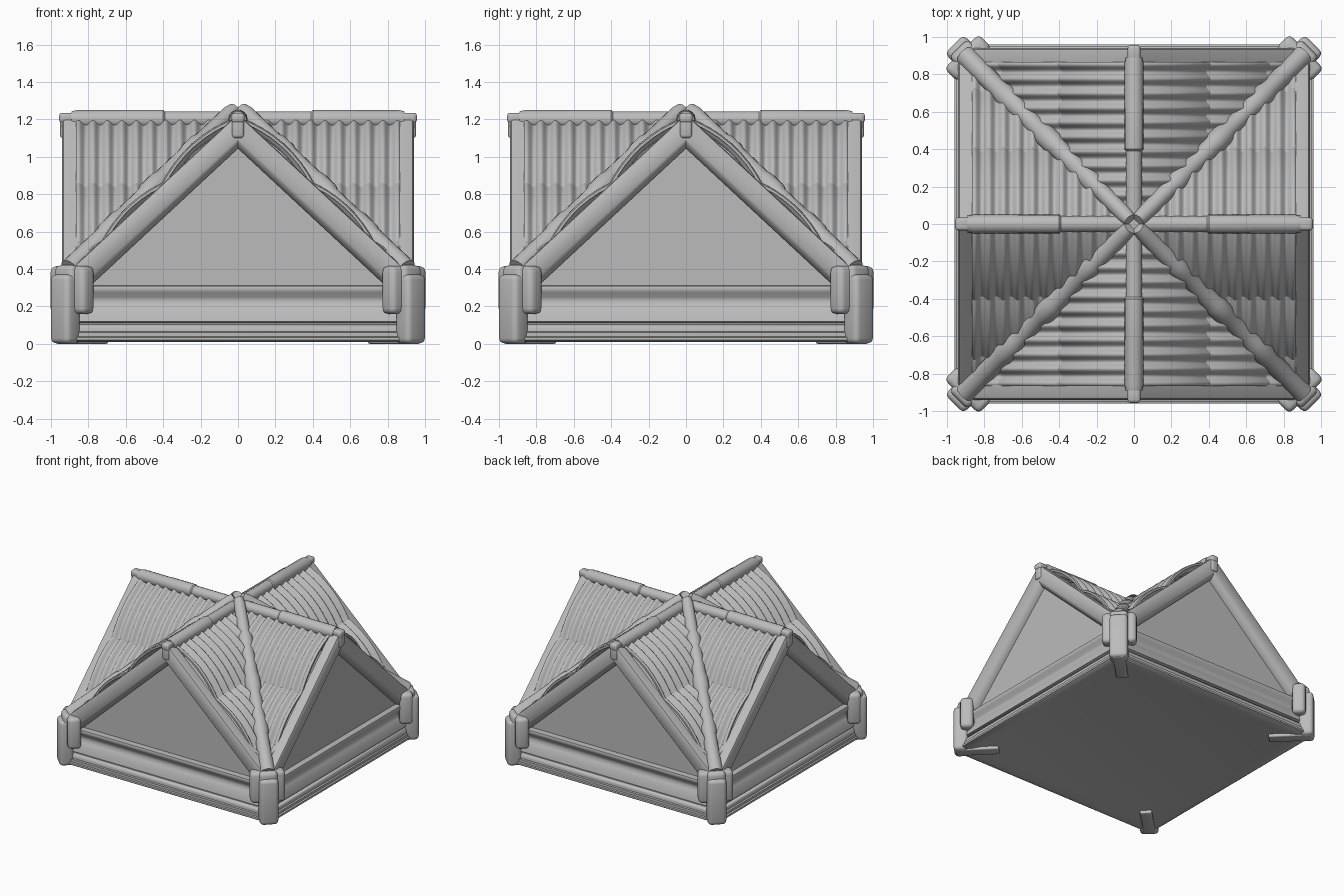
import bpy, bmesh, math
from mathutils import Vector, Matrix

cube = bpy.data.objects.get("Cube")
if cube:
    bpy.data.objects.remove(cube, do_unlink=True)

grey = bpy.data.materials.new("plain_grey")
grey.use_nodes = True
GREY = (0.5, 0.5, 0.5, 1)
grey.diffuse_color = GREY
grey.node_tree.nodes["Principled BSDF"].inputs["Base Color"].default_value = GREY

RIDGE, SLOPE, EDGE = 1.2, 0.93, 0.865


def finish(bm, name, turns=1, angle=40, fix=True):
    """Turn a bmesh into an object and repeat it round the z axis."""
    if fix:
        bmesh.ops.recalc_face_normals(bm, faces=bm.faces)
    mesh = bpy.data.meshes.new(name)
    bm.to_mesh(mesh)
    bm.free()
    mesh.materials.append(grey)
    for i in range(turns):
        ob = bpy.data.objects.new(name if turns == 1 else f"{name}_{i + 1}", mesh)
        ob.rotation_euler.z = i * math.pi / 2
        bpy.context.collection.objects.link(ob)
        if i == 0:
            bpy.ops.object.select_all(action='DESELECT')
            bpy.context.view_layer.objects.active = ob
            ob.select_set(True)
            bpy.ops.object.shade_smooth_by_angle(angle=math.radians(angle))


def absorb(bm, part):
    """Add one bmesh to another."""
    temp = bpy.data.meshes.new("temp")
    part.to_mesh(temp)
    part.free()
    bm.from_mesh(temp)
    bpy.data.meshes.remove(temp)


def loft(bm, rings):
    """Skin a list of closed rings of points and cap the ends."""
    loops = [[bm.verts.new(p) for p in ring] for ring in rings]
    for a, b in zip(loops, loops[1:]):
        for j in range(len(a)):
            k = (j + 1) % len(a)
            bm.faces.new((a[j], a[k], b[k], b[j]))
    bm.faces.new(loops[0])
    bm.faces.new(loops[-1])


def pole(bm, start, end, stations, sides=14):
    """Round pole whose (fraction, radius) stations give its stepped joints."""
    start, end = Vector(start), Vector(end)
    axis = (end - start).normalized()
    side = axis.cross(Vector((0, 0, 1))).normalized()
    up = side.cross(axis)
    rings = []
    for t, r in stations:
        c = start.lerp(end, t)
        turn = [2 * math.pi * j / sides for j in range(sides)]
        rings.append([c + r * (math.cos(a) * side + math.sin(a) * up) for a in turn])
    loft(bm, rings)


def box(bm, lo, hi, bevel=0.02, matrix=Matrix()):
    """Rounded box between two corners, moved by a matrix."""
    lo, hi = Vector(lo), Vector(hi)
    part = bmesh.new()
    bmesh.ops.create_cube(part, size=1)
    for v in part.verts:
        v.co = Vector(c * s for c, s in zip(v.co, hi - lo)) + (lo + hi) / 2
    bmesh.ops.bevel(part, geom=part.edges[:], offset=bevel, segments=3,
                    profile=0.5, affect='EDGES')
    part.transform(matrix)
    absorb(bm, part)


# Square moulded base with a recessed underside
bm = bmesh.new()
profile = [(0.84, 0.025), (0.9, 0.01), (0.945, 0.01), (0.96, 0.02), (0.96, 0.035),
           (0.95, 0.04), (0.95, 0.06), (0.94, 0.065), (0.94, 0.085), (0.93, 0.1),
           (0.915, 0.103), (0.915, 0.112), (0.935, 0.12), (0.925, 0.17), (0.905, 0.2),
           (0.895, 0.225), (0.9, 0.25), (0.92, 0.275), (0.93, 0.295), (0.925, 0.308),
           (0.89, 0.312), (0.84, 0.312)]
loft(bm, [[(r, r, z), (-r, r, z), (-r, -r, z), (r, -r, z)] for r, z in profile])
finish(bm, "moulded_base", angle=50)

# Recessed triangular gable panels with a chamfered rim
bm = bmesh.new()
tri = bm.faces.new([bm.verts.new(p) for p in
                    [(-0.907, -0.9, 0.255), (0.907, -0.9, 0.255), (0, -0.9, 1.12)]])
bmesh.ops.inset_individual(bm, faces=[tri], thickness=0.058)
bmesh.ops.inset_individual(bm, faces=[tri], thickness=0.05, depth=-0.02)
finish(bm, "gable_panel", 4, angle=15, fix=False)

# Corrugated roof: three overlapping, bowed courses on each slope
PITCH, WAVE, STEPS, THICK = 0.0775, 0.015, 8, 0.014
COURSES = [((0, 1.2), (0.4, 0.845)), ((0.35, 0.87), (0.725, 0.525)),
           ((0.68, 0.555), (0.87, 0.385))]
BOW = math.radians(44)
bm = bmesh.new()
for flip in (1, -1):
    for (x0, z0), (x1, z1) in COURSES:
        part = bmesh.new()
        columns = int(EDGE / PITCH * 10)
        chord = math.hypot(x1 - x0, z1 - z0)
        tilt = math.atan2(z0 - z1, x1 - x0)
        for drop in (0, THICK):
            grid = []
            for i in range(columns + 1):
                u = EDGE * i / columns
                wave = WAVE * math.cos(2 * math.pi * u / PITCH) - drop
                line = []
                for j in range(STEPS + 1):
                    t = j / STEPS
                    bulge = chord * math.tan(BOW / 4) * 2 * t * (1 - t)
                    lean = tilt + BOW * (t - 0.5)
                    x = x0 + (x1 - x0) * t + bulge * math.sin(tilt) + wave * math.sin(lean)
                    z = z0 + (z1 - z0) * t + bulge * math.cos(tilt) + wave * math.cos(lean)
                    line.append(part.verts.new((x, -u, z)))
                grid.append(line)
            for a, b in zip(grid, grid[1:]):
                for j in range(STEPS):
                    quad = (a[j], a[j + 1], b[j + 1], b[j])
                    part.faces.new(quad if drop else quad[::-1])
            if drop:
                for a, b, c, d in zip(top, top[1:], grid, grid[1:]):
                    part.faces.new((a[-1], b[-1], d[-1], c[-1]))
                for j in range(STEPS):
                    part.faces.new((top[-1][j], grid[-1][j], grid[-1][j + 1], top[-1][j + 1]))
            top = grid
        # trim each course along the valley
        bmesh.ops.bisect_plane(part, geom=part.verts[:] + part.edges[:] + part.faces[:],
                               plane_co=(0, 0, 0), plane_no=(1, 1, 0), clear_outer=True)
        bmesh.ops.recalc_face_normals(part, faces=part.faces)
        if max(part.faces, key=lambda f: f.calc_center_median().z).normal.z < 0:
            bmesh.ops.reverse_faces(part, faces=part.faces[:])
        part.transform(Matrix.Diagonal((flip, 1, 1, 1)))
        if flip < 0:
            bmesh.ops.reverse_faces(part, faces=part.faces[:])
        absorb(bm, part)
finish(bm, "corrugated_roof", 4, angle=50, fix=False)

# Sloping beams along the gable edges
bm = bmesh.new()
Y0, Y1, UPPER, LOWER, ROUND = 0.86, 0.94, 0.03, -0.155, 0.02
section = [(Y0, UPPER), (Y1 - ROUND, UPPER), (Y1 - 0.006, UPPER - 0.006), (Y1, UPPER - ROUND),
           (Y1, LOWER + 0.05), (Y1 - 0.01, LOWER + 0.03), (0.9, LOWER), (Y0, LOWER)]
for side in (1, -1):
    loft(bm, [[(side * x, -y, RIDGE - SLOPE * x + h) for y, h in section] for x in (0, 0.88)])
finish(bm, "gable_beam", 4)

# Jointed ridge poles
bm = bmesh.new()
pole(bm, (0, 0, RIDGE), (0, -0.89, RIDGE),
     [(0, 0.044), (0.44, 0.044), (0.45, 0.052), (0.7, 0.052), (0.71, 0.05), (0.97, 0.05),
      (1, 0.044)])
finish(bm, "ridge_pole", 4)

# Ridge end brackets
bm = bmesh.new()
box(bm, (-0.032, -0.952, 1.1), (0.032, -0.86, 1.225), 0.016)
box(bm, (-0.035, -0.957, 1.18), (0.035, -0.87, 1.235), 0.018)
finish(bm, "ridge_end", 4)

# Jointed valley poles running from the peak to the corners
bm = bmesh.new()
pole(bm, (0.02, -0.02, 1.255), (0.9, -0.9, 0.4),
     [(0, 0.035), (0.03, 0.044), (0.2, 0.046), (0.22, 0.056), (0.27, 0.056), (0.29, 0.05),
      (0.44, 0.052), (0.46, 0.06), (0.52, 0.06), (0.54, 0.05), (0.68, 0.052),
      (0.7, 0.06), (0.77, 0.06), (0.79, 0.052), (1, 0.056)])
finish(bm, "valley_pole", 4)

# Diagonal corner posts, brackets and feet
bm = bmesh.new()
diagonal = Matrix.Rotation(-math.pi / 4, 4, 'Z')
box(bm, (1.25, -0.07, 0.002), (1.36, 0.07, 0.37), 0.028, diagonal)
box(bm, (1.205, -0.13, 0.16), (1.305, 0.13, 0.415), 0.03, diagonal)
box(bm, (1.14, -0.07, 0.2), (1.33, 0.07, 0.42), 0.03, diagonal)
box(bm, (1.02, -0.045, 0.0), (1.34, 0.045, 0.03), 0.01, diagonal)
finish(bm, "corner_post", 4)
